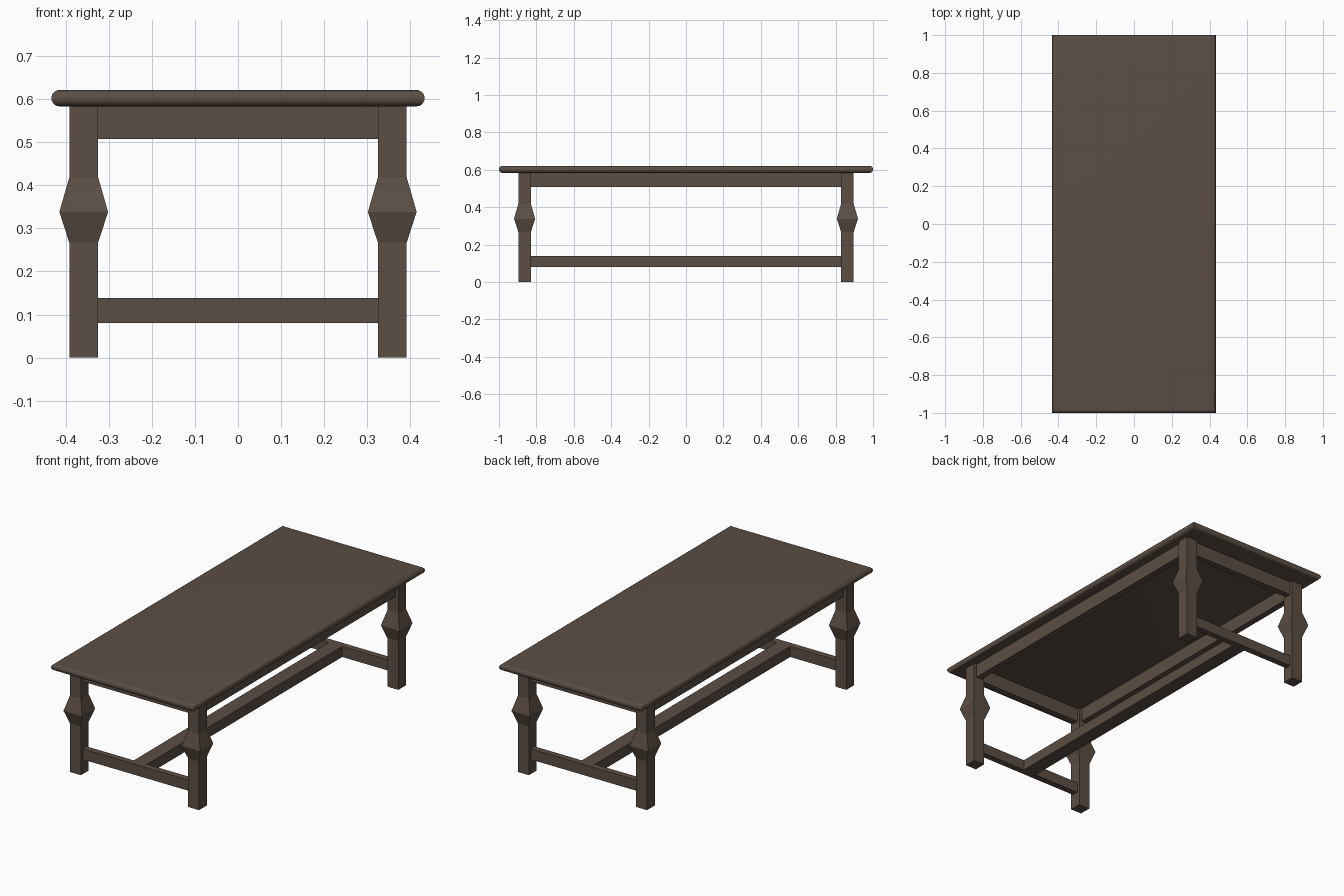
import bpy, bmesh, math

if "Cube" in bpy.data.objects:
    bpy.data.objects.remove(bpy.data.objects["Cube"])

wood = bpy.data.materials.new("dark_wood")
wood.diffuse_color = (0.105, 0.077, 0.059, 1)
wood.use_nodes = True
wood.node_tree.nodes["Principled BSDF"].inputs["Base Color"].default_value = wood.diffuse_color


def loft(name, sections, cx=0, cy=0, smooth=False):
    """Stack rectangular sections (half x, half y, z) into a closed solid."""
    bm = bmesh.new()
    rings = [[bm.verts.new((cx + sx * hx, cy + sy * hy, z))
              for sx, sy in ((-1, -1), (1, -1), (1, 1), (-1, 1))]
             for hx, hy, z in sections]
    bm.faces.new(rings[0][::-1])
    bm.faces.new(rings[-1])
    for a, b in zip(rings, rings[1:]):
        for i in range(4):
            j = (i + 1) % 4
            bm.faces.new((a[i], a[j], b[j], b[i]))
    mesh = bpy.data.meshes.new(name)
    bm.to_mesh(mesh)
    bm.free()
    mesh.materials.append(wood)
    ob = bpy.data.objects.new(name, mesh)
    bpy.context.collection.objects.link(ob)
    if smooth:
        bpy.context.view_layer.objects.active = ob
        ob.select_set(True)
        bpy.ops.object.shade_smooth_by_angle(angle=math.radians(35))
        ob.select_set(False)
    return ob


def box(name, hx, hy, z0, z1, cx=0, cy=0):
    return loft(name, [(hx, hy, z0), (hx, hy, z1)], cx, cy)


LEG_X, LEG_Y, LEG = 0.358, 0.863, 0.0335   # leg centres and half width
RAIL = 0.0175                              # half thickness of rails
R, TOP_Z = 0.019, 0.602                    # bullnose radius and centre height

# Table top with a mitred, fully rounded edge
N = 12
edge = []
for i in range(N + 1):
    a = -math.pi / 2 + math.pi * i / N
    inset = R * (1 - math.cos(a))
    edge.append((0.433 - inset, 1.0 - inset, TOP_Z + R * math.sin(a)))
loft("table_top", edge, smooth=True)

# Square legs with a faceted bulge
leg_profile = [(LEG, 0), (LEG, 0.267), (0.0565, 0.338), (LEG, 0.418), (LEG, 0.584)]
for sy, end in ((-1, "front"), (1, "back")):
    for sx, side in ((-1, "left"), (1, "right")):
        loft(f"{end}_{side}_leg", [(h, h, z) for h, z in leg_profile],
             sx * LEG_X, sy * LEG_Y)
    # End apron and end stretcher
    box(f"{end}_apron", LEG_X - LEG, RAIL, 0.507, 0.584, cy=sy * LEG_Y)
    box(f"{end}_stretcher", LEG_X - LEG, RAIL, 0.08, 0.138, cy=sy * LEG_Y)

# Side aprons
for sx, side in ((-1, "left"), (1, "right")):
    box(f"{side}_apron", RAIL, LEG_Y - LEG, 0.507, 0.584, cx=sx * LEG_X)

# Long centre stretcher
box("centre_stretcher", 0.04, LEG_Y - RAIL, 0.08, 0.138)
